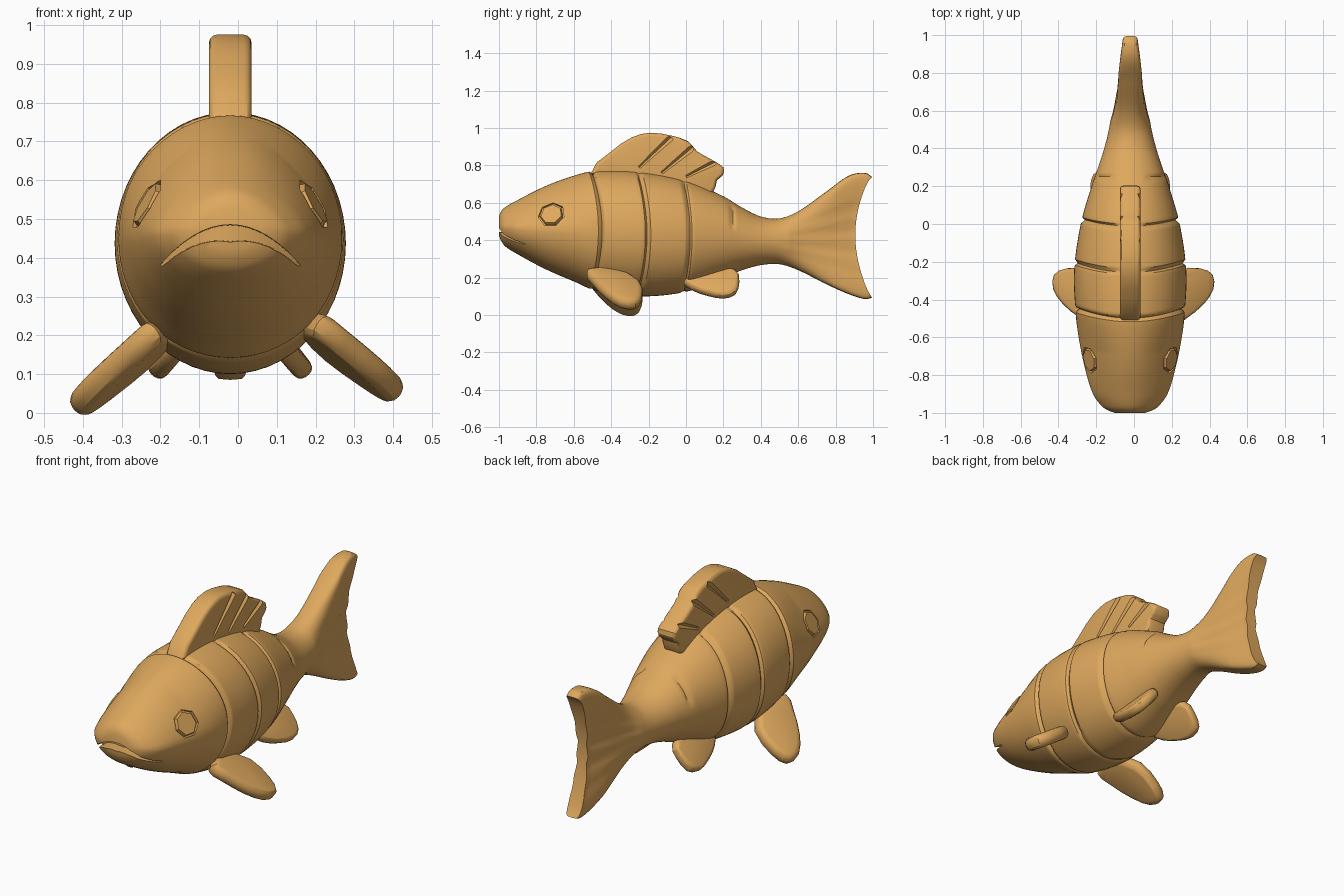
import bpy, bmesh, math
from mathutils import Vector

if "Cube" in bpy.data.objects:
    bpy.data.objects.remove(bpy.data.objects["Cube"])

CX = -0.02  # body axis sits slightly left of centre
mat = bpy.data.materials.new("golden tan")
mat.diffuse_color = (0.73, 0.39, 0.11, 1)
mat.use_nodes = True
mat.node_tree.nodes["Principled BSDF"].inputs["Base Color"].default_value = mat.diffuse_color


def add_object(name, bm, colour=True):
    bmesh.ops.recalc_face_normals(bm, faces=bm.faces[:])
    me = bpy.data.meshes.new(name)
    bm.to_mesh(me)
    bm.free()
    ob = bpy.data.objects.new(name, me)
    bpy.context.collection.objects.link(ob)
    if colour:
        me.materials.append(mat)
    return ob


def activate(ob):
    bpy.ops.object.select_all(action='DESELECT')
    ob.select_set(True)
    bpy.context.view_layer.objects.active = ob


def cut(ob, cutters):
    activate(ob)
    for c in cutters:
        c.hide_render = True
        m = ob.modifiers.new("cut", 'BOOLEAN')
        m.object, m.solver = c, 'EXACT'
        bpy.ops.object.modifier_apply(modifier=m.name)
        bpy.data.objects.remove(c)


def smooth(ob, angle=30):
    activate(ob)
    bpy.ops.object.shade_smooth_by_angle(angle=math.radians(angle))


def rod(name, loc, direction, r1, r2, depth, segs, colour=True):
    bm = bmesh.new()
    bmesh.ops.create_cone(bm, cap_ends=True, segments=segs, radius1=r1, radius2=r2, depth=depth)
    ob = add_object(name, bm, colour)
    ob.rotation_mode = 'QUATERNION'
    ob.rotation_quaternion = Vector(direction).to_track_quat('Z', 'Y')
    ob.location = loc
    bpy.context.view_layer.update()
    return ob


def interp(table, y, col):
    """Smooth interpolation through a table of stations."""
    n = len(table)
    y = min(max(y, table[0][0]), table[-1][0])
    i = next(k for k in range(n - 1) if y <= table[k + 1][0])

    def slope(k):
        a, b = table[max(k - 1, 0)], table[min(k + 1, n - 1)]
        return (b[col] - a[col]) / (b[0] - a[0])
    h = table[i + 1][0] - table[i][0]
    t = (y - table[i][0]) / h
    return ((2*t**3 - 3*t*t + 1) * table[i][col] + (t**3 - 2*t*t + t) * h * slope(i)
            + (3*t*t - 2*t**3) * table[i + 1][col] + (t**3 - t*t) * h * slope(i + 1))


# stations: y, top, bottom, half width
BODY = [(-1.0, .53, .425, .08), (-.99, .553, .4, .11), (-.97, .575, .37, .145), (-.9, .615, .325, .197),
        (-.75, .69, .245, .243), (-.6, .745, .18, .273), (-.48, .772, .13, .288),
        (-.25, .768, .1, .297), (0, .72, .125, .262), (.2, .635, .2, .205),
        (.3, .575, .24, .17), (.4, .527, .267, .138), (.5, .517, .272, .113),
        (.6, .555, .24, .097), (.75, .66, .165, .09), (.87, .745, .112, .078),
        (.96, .76, .085, .063), (1.0, .735, .095, .055)]
BEND = [(-1, 0), (-.8, 0), (-.45, -.05), (0, -.035), (.3, 0), (.55, 0), (.9, .09)]


def head_taper(y, v):
    """The head narrows towards the brow."""
    return 1 - .25 * max(v, 0) * min(max((-.48 - y) / .2, 0), 1)


def body_point(u, a):
    v = math.cos(a)
    y = u + interp(BEND, u, 1) * v * v
    top, bot, hw = (interp(BODY, y, c) for c in (1, 2, 3))
    zc, h = (top + bot) / 2, (top - bot) / 2
    f = min(max((y - .5) / .3, 0), 1)           # blend from body to tail fin
    s = math.sin(a)
    # scale grooves around the flanks
    g = 0
    for u0, depth in ((-.45, .02), (-.205, .018), (.02, .018)):
        if u0 > -.4 and v > .95:
            depth *= .3
        if v < -.8:
            depth *= .4
        g += depth * math.exp(-((u - u0) / .009) ** 2)
    if .25 < v < .9:
        g += .01 * math.exp(-((u - .25) / .01) ** 2)
    # dished tail with radiating ridges
    z = zc + (h - g) * v
    ray = math.atan2(z - .4, y - .3)
    ripple = .007 * math.cos(ray * 34) * f * max(0, 1 - abs(v) * 1.25)
    thin = 1 - .6 * min(max((u - .55) / .33, 0), 1) * (1 - v * v)
    x = ((hw - g) * thin + ripple) * math.copysign(abs(s) ** (1 - .65 * f), s) if abs(s) > 1e-6 else 0
    return (CX + x * head_taper(y, v), y, z)


# body with tail fin
N, R = 56, 191
bm = bmesh.new()
rings = [[bm.verts.new(body_point(-1 + 1.905 * r / (R - 1), 2 * math.pi * i / N)) for i in range(N)]
         for r in range(R)]
for p, q in zip(rings, rings[1:]):
    for i in range(N):
        bm.faces.new((p[i], p[(i + 1) % N], q[(i + 1) % N], q[i]))
for p in (rings[0], rings[-1]):
    for i in range(N // 2):
        ids = dict.fromkeys((i, i + 1, N - i - 1, (N - i) % N))
        bm.faces.new([p[k] for k in ids])
body = add_object("body_and_tail", bm)

# mouth cutter: thin arched slab
bm = bmesh.new()
cols = []
for k in range(-8, 9):
    t = k / 8
    zu, gap = .488 - .12 * t * t, .05 - .036 * abs(t)
    back = -.945 + .1 * t * t
    cols.append([bm.verts.new((CX + .195 * t, y, z)) for y, z in
                 ((-1.1, zu), (back, zu - .004), (back, zu - gap + .004), (-1.1, zu - gap))])
for p, q in zip(cols, cols[1:]):
    for i in range(4):
        bm.faces.new((p[i], p[(i + 1) % 4], q[(i + 1) % 4], q[i]))
bm.faces.new(cols[0])
bm.faces.new(cols[-1])
cutters = [add_object("mouth_cutter", bm, False)]

# eyes: seven-sided lens in a socket
eye_z, eye_y = .54, -.72
top, bot, hw = (interp(BODY, eye_y, c) for c in (1, 2, 3))
ev = (eye_z - (top + bot) / 2) / ((top - bot) / 2)
ex = hw * math.sqrt(1 - ev * ev) * head_taper(eye_y, ev)
eyes = []
for side in (-1, 1):
    n = Vector((.85 * side, -.2, .48)).normalized()
    p = Vector((CX + ex * side, eye_y, eye_z))
    cutters.append(rod("socket_cutter", p + n * .034, n, .072, .076, .1, 7, False))
    eyes.append(rod("eye", p - n * .019, n, .07, .058, .04, 7))
cut(body, cutters)
smooth(body, 35)
for e in eyes:
    smooth(e, 20)


def fin(name, outline, origin, ax, ay, half, bevel):
    """Rounded plate from a smoothed outline in the plane of ax and ay."""
    o, ax, ay = Vector(origin), Vector(ax), Vector(ay)
    nrm = ax.cross(ay).normalized()
    n, pts = len(outline), []
    for i in range(n):
        a, b, c, d = (Vector(outline[(i + k) % n]) for k in (-1, 0, 1, 2))
        for t in (0, .5):
            pts.append(b + (c - a) * (t / 2) + (2*a - 5*b + 4*c - d) * (t*t / 2)
                       + (3*b - a - 3*c + d) * (t**3 / 2))
    bm = bmesh.new()
    lo, hi = ([bm.verts.new(o + ax * p.x + ay * p.y + nrm * s) for p in pts] for s in (-half, half))
    caps = [bm.faces.new(lo), bm.faces.new(hi)]
    m = len(pts)
    for i in range(m):
        bm.faces.new((lo[i], lo[(i + 1) % m], hi[(i + 1) % m], hi[i]))
    bmesh.ops.recalc_face_normals(bm, faces=bm.faces[:])
    rim = list({e for f in caps for e in f.edges})
    bmesh.ops.bevel(bm, geom=rim, offset=bevel, segments=3, profile=.5, affect='EDGES')
    return add_object(name, bm)


# dorsal fin
dorsal = fin("dorsal_fin",
             [(-.51, .755), (-.4, .875), (-.29, .95), (-.19, .975), (-.08, .96), (.01, .93),
              (.06, .875), (.13, .835), (.2, .79), (.195, .745), (.165, .72), (.14, .65),
              (.02, .62), (-.25, .68)], (CX, 0, 0), (0, 1, 0), (0, 0, 1), .055, .02)
grooves = []
for side in (-1, 1):
    for (y0, z0), (y1, z1) in (((-.25, .79), (-.08, .95)), ((-.13, .76), (.04, .9)), ((0, .74), (.18, .83))):
        d = Vector((0, y1 - y0, z1 - z0))
        grooves.append(rod("groove_cutter", (CX + side * .064, (y0 + y1) / 2, (z0 + z1) / 2),
                           d, .016, .026, d.length, 4, False))
cut(dorsal, grooves)
smooth(dorsal)

# paired fins: outline is (along y, outward from the belly)
PECTORAL = [(-.53, -.01), (-.5, .08), (-.43, .19), (-.35, .26), (-.27, .26), (-.235, .18), (-.25, .04), (-.38, -.05)]
PELVIC = [(-.02, .03), (.03, .1), (.12, .145), (.2, .165), (.265, .14), (.285, .06), (.26, -.02), (.1, -.05)]
for side, word, drop in ((1, "right", 0), (-1, "left", .035)):
    smooth(fin(word + "_pectoral_fin", PECTORAL, (side * .19 - .003, 0, .157 - drop / 2),
               (side * -.05, 1, -.13), (side * .8, 0, -.56 - drop * 2), .035, .03))
    smooth(fin(word + "_pelvic_fin", PELVIC, (CX + side * .1, 0, .215),
               (0, 1, .03), (side * .6, 0, -.76), .027, .022))
